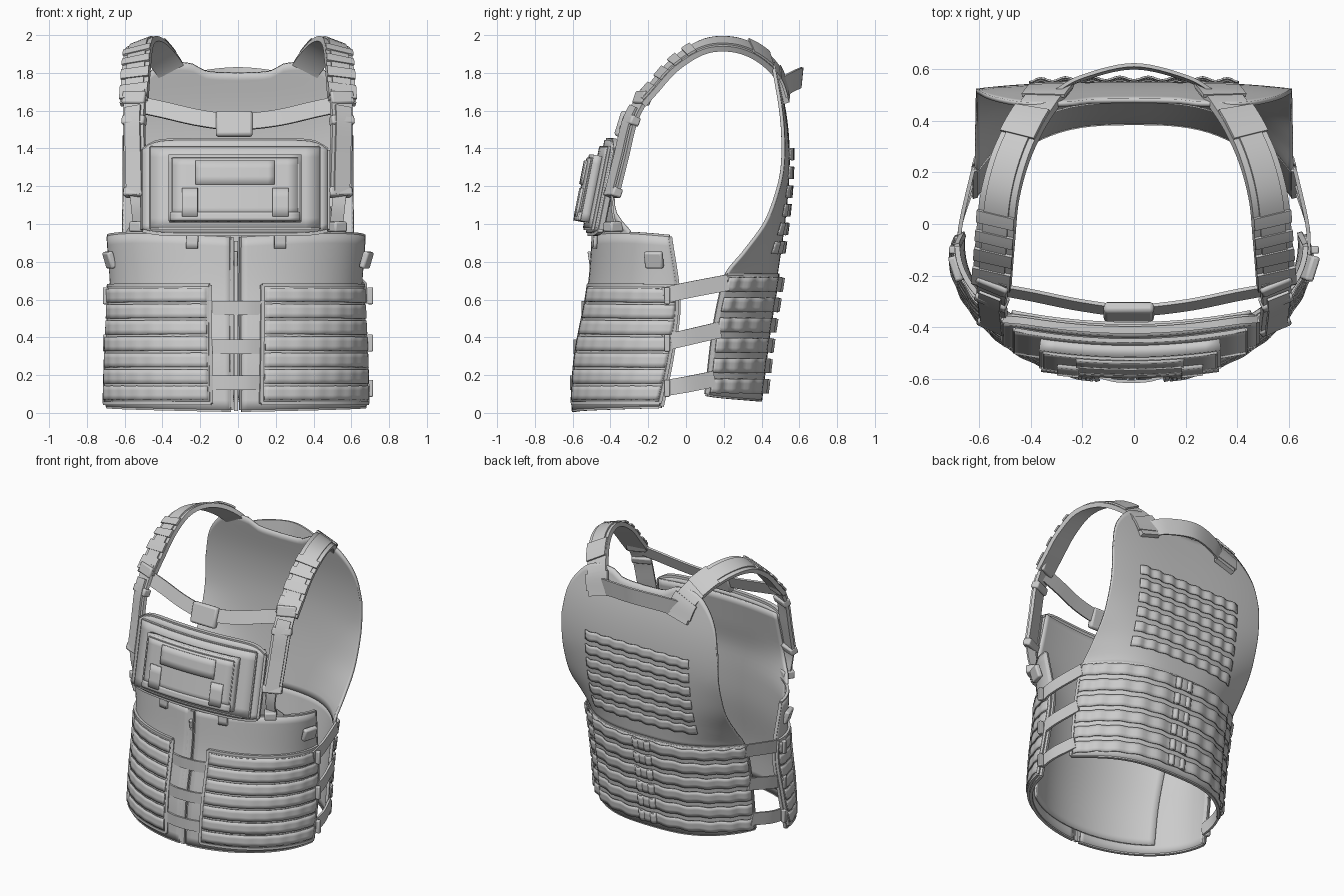
import bpy, bmesh, math
from mathutils import Vector as V

if "Cube" in bpy.data.objects:
    bpy.data.objects.remove(bpy.data.objects["Cube"])


def catmull(P, t):
    # smooth point on a path, t in 0..1
    n = len(P) - 1
    i = min(int(t * n), n - 1)
    f = t * n - i
    b, c = P[i], P[i + 1]
    a = P[i - 1] if i else b * 2 - c
    d = P[i + 2] if i + 2 <= n else c * 2 - b
    return 0.5 * (2 * b + (c - a) * f + (2 * a - 5 * b + 4 * c - d) * f * f + (3 * b - a - 3 * c + d) * f ** 3)


def table(T, x):
    # eased lookup in a small profile table
    x = max(T[0][0], min(T[-1][0], x))
    n = len(T)
    slope = lambda k: (T[min(k + 1, n - 1)][1] - T[max(k - 1, 0)][1]) / (T[min(k + 1, n - 1)][0] - T[max(k - 1, 0)][0])
    for i in range(n - 1):
        if x <= T[i + 1][0]:
            h = T[i + 1][0] - T[i][0]
            f = (x - T[i][0]) / h
            return ((2 * f**3 - 3 * f**2 + 1) * T[i][1] + (f**3 - 2 * f**2 + f) * h * slope(i)
                    + (3 * f**2 - 2 * f**3) * T[i + 1][1] + (f**3 - f**2) * h * slope(i + 1))


def lerp(a, b, t):
    return a + (b - a) * t


def add(name, bm):
    me = bpy.data.meshes.new(name)
    bm.to_mesh(me)
    bm.free()
    ob = bpy.data.objects.new(name, me)
    bpy.context.collection.objects.link(ob)
    return ob


def ribbon(name, pts, w, th, side=(1, 0, 0), t0=0, t1=1, off=0, n=20):
    # flat webbing swept along a path
    P = [V(p) for p in pts]
    side = V(side)
    bm = bmesh.new()
    rings = []
    for k in range(n + 1):
        t = lerp(t0, t1, k / n)
        tan = (catmull(P, min(t + .01, 1)) - catmull(P, max(t - .01, 0))).normalized()
        W = (side - tan * side.dot(tan)).normalized()
        N = tan.cross(W)
        c = catmull(P, t) + N * off
        rings.append([bm.verts.new(c + W * a * w / 2 + N * b * th / 2) for a, b in ((-1, -1), (1, -1), (1, 1), (-1, 1))])
    for r, q in zip(rings, rings[1:]):
        for i in range(4):
            bm.faces.new((r[i], r[(i + 1) % 4], q[(i + 1) % 4], q[i]))
    bm.faces.new(rings[0][::-1])
    bm.faces.new(rings[-1])
    bmesh.ops.recalc_face_normals(bm, faces=bm.faces)
    return add(name, bm)


def sheet(name, f, th, nu=24, nv=12, trim=0):
    # thick cloth panel from f(u, v), with optional edge binding
    bm = bmesh.new()
    g = [[bm.verts.new(f(i / nu, j / nv)) for j in range(nv + 1)] for i in range(nu + 1)]
    for i in range(nu):
        for j in range(nv):
            bm.faces.new((g[i][j], g[i + 1][j], g[i + 1][j + 1], g[i][j + 1]))
    ob = add(name, bm)
    m = ob.modifiers.new("thickness", 'SOLIDIFY')
    m.thickness, m.offset = th, 0
    if trim:
        for e in (0, 1):
            ribbon(name + "_binding", [f(k / 16, e) for k in range(17)], trim, trim, (0, 0, 1), n=32)
            ribbon(name + "_binding", [f(e, k / 12) for k in range(13)], trim, trim, (1, .3, 0), n=24)
    return ob


def off(S, u, z, d):
    # point on surface S pushed outward by d
    p = S(u, z)
    e = .004
    n = (S(u + e, z) - S(u - e, z)).cross(S(u, z + e) - S(u, z - e)).normalized()
    if n.dot(V((p.x, p.y, 0))) < 0:
        n = -n
    return p + n * d


def patch(name, S, u0, u1, z0, z1, d, th, loops=0, bump=0, nu=12, nv=3, trim=0):
    # rectangle of cloth on a surface; loops make soft webbing waves
    f = lambda u, v: off(S, lerp(u0, u1, u), lerp(z0, z1, v), d + bump * math.sin(math.pi * loops * u) ** 2)
    return sheet(name, f, th, max(nu, loops * 6), nv, trim)


def box(name, loc, size, rot=(0, 0, 0), bevel=.01):
    bm = bmesh.new()
    bmesh.ops.create_cube(bm, size=1)
    bmesh.ops.scale(bm, vec=size, verts=bm.verts)
    ob = add(name, bm)
    ob.location, ob.rotation_euler = loc, rot
    m = ob.modifiers.new("bevel", 'BEVEL')
    m.width, m.segments = bevel, 2
    return ob


# --- guide surfaces ---
def front(s):
    def S(u, z):
        t = lerp(.04, table(((0, 1.46), (.3, 1.58), (.6, 1.66), (.95, 1.55)), z), u)
        b = table(((0, .515), (.3, .495), (.65, .43), (.95, .405)), z)
        a = table(((0, .685), (.3, .67), (.6, .655), (.95, .675)), z)
        return V((-.01 + s * a * math.sin(t), -.08 - b * math.cos(t), z))
    return S


def back(u, z):
    q = math.sin(u * 1.35) / math.sin(1.35)
    y = table(((.07, .385), (.4, .425), (.72, .475), (1, .515), (1.2, .535), (1.4, .54), (1.6, .52), (1.85, .465)), z)
    d = table(((.07, .285), (.72, .27), (.85, .19), (1, .1), (1.15, .055), (1.3, .03), (1.85, .015)), z)
    return V((.61 * q, y - d * abs(q) ** 3, z))


def chest(x, z):
    return V((x - .015, -.41 - .2 * (1.44 - z) + .05 * (x / .48) ** 2, z))


# --- upper back panel with shoulder curve and neckline ---
def upper_back(u, v):
    u = u * 2 - 1
    x = abs(back(u, 1).x)
    top = table(((0, 1.80), (.17, 1.81), (.25, 1.85), (.4, 1.845), (.5, 1.77), (.58, 1.63), (.612, 1.45)), x)
    return back(u, lerp(.72, top, v))


sheet("upper_back_panel", upper_back, .018, 48, 28)
for r in range(6):
    z = .88 + r * .098
    patch("back_webbing", back, -.52, .52, z - .032, z + .032, .016, .007, 8, .014)

# --- lower back panel wrapping the waist ---
sheet("lower_back_panel", lambda u, v: off(back, u * 2 - 1, lerp(lerp(.07, .1, abs(u * 2 - 1) ** 2), .73, v), .008), .022, 40, 14, .02)
for r in range(6):
    z = .145 + r * .108
    patch("waist_webbing", back, -.97, .97, z - .038, z + .038, .026, .007, 11, .013)
    for u in (-.05, .05):
        patch("waist_webbing_loop", back, u - .03, u + .03, z - .036, z + .036, .034, .007, 1, .012)

# --- drag handle ---
ribbon("drag_handle", [(-.31, .505, 1.72), (-.2, .565, 1.755), (0, .61, 1.775), (.2, .565, 1.755), (.31, .505, 1.72)], .11, .014, (0, .1, 1), n=28)

# --- front panels, webbing, bridging straps ---
for s in (1, -1):
    S = front(s)
    sheet("front_panel", lambda u, v: S(u, lerp(.015 + .02 * u, .93 + .02 * math.sin(u * 3), v)), .022, 30, 18, .02)
    patch("front_webbing_base", S, .105, .985, .05, .675, .018, .012, nu=26, nv=10, trim=.018)
    for r in range(7):
        z = .105 + r * .086
        patch("front_webbing", S, .12, .97, z - .037, z + .037, .027, .007, 7, .004)
    patch("top_tab", S, .17, .23, .87, .955, .022, .02)
    box("side_tab", (s * .68, -.17, .81), (.035, .1, .09), (0, s * .3, s * -.3))
    # side adjustment straps
    for z0, z1, y1 in ((.62, .69, .22), (.37, .44, .18), (.13, .18, .15)):
        ribbon("side_strap", [(s * .675, -.12, z0), (s * .67, 0, lerp(z0, z1, .4)), (s * .62, y1, z1)], .085, .015, (0, 0, 1))
        box("side_strap_keeper", (s * .70, -.10, z0), (.03, .03, .09), (0, 0, 0), .006)

for z in (.555, .35, .16):
    y = front(1)(0, z).y
    ribbon("closure_strap", [(-.16, y + .005, z), (-.08, y - .018, z), (-.01, y - .022, z), (.06, y - .018, z), (.14, y + .005, z)], .075, .012, (0, 0, 1))
ribbon("zip", [(-.01, front(1)(0, z / 10).y - .003, z / 10 + .01) for z in range(0, 10)], .022, .018)
box("zip_pull", (-.012, -.505, .81), (.02, .02, .09), (.15, 0, 0), .005)


# --- chest flap with pouch, and the liner that runs down inside the front panels ---
def chest_outline(u, v):
    a = u * 2 - 1
    return chest(a * .485, lerp(.95 + .02 * abs(a) ** 8, 1.44 - .05 * abs(a) ** 10, v))


def liner(u, v):
    z = lerp(.08, 1.41, v)
    x = (u * 2 - 1) * table(((.08, .5), (.6, .52), (.95, .58), (1.08, .5), (1.42, .46)), z)
    k = max(0, min(1, (z - .85) / .35))
    b = table(((0, .515), (.3, .495), (.65, .43), (.95, .405)), z) - .02
    a = table(((0, .665), (.3, .65), (.6, .637), (.95, .657)), z)
    low = -.08 - b * math.sqrt(1 - (x / a) ** 2)
    return V((x - .01, lerp(low, chest(x, z).y + .03, k * k * (3 - 2 * k)), z))


sheet("chest_liner", liner, .014, 32, 30)
sheet("chest_flap", chest_outline, .045, 32, 16, .028)
patch("chest_flap_face", chest, -.44, .44, .97, 1.4, .033, .02, nv=8, trim=.014)
patch("pouch_body", chest, -.34, .34, 1.0, 1.35, .06, .055, nv=8)
patch("pouch_flap", chest, -.32, .32, 1.03, 1.33, .09, .014, nv=8, trim=.01)
patch("pouch_window", chest, -.2, .2, 1.19, 1.315, .1, .016)
patch("pouch_lower_lip", chest, -.33, .33, 1.0, 1.045, .092, .018)
for x in (-.23, .23):
    patch("pouch_strap", chest, x - .04, x + .04, 1.02, 1.17, .1, .022)

# --- shoulder straps ---
for s in (1, -1):
    mir = lambda L: [(s * x, y, z) for x, y, z in L]
    W = (1, 0, -.38 * s)
    pad = mir([(.31, .535, 1.66), (.35, .485, 1.80), (.42, .38, 1.90), (.48, .25, 1.95), (.52, .1, 1.94),
               (.535, -.05, 1.85), (.545, -.17, 1.72), (.55, -.24, 1.64)])
    ribbon("shoulder_pad", pad, .15, .03, W, n=40)
    ribbon("shoulder_webbing", pad, .10, .012, W, .25, .97, .018, 32)
    for a, b in ((.22, .34), (.62, .66), (.69, .73), (.76, .81), (.85, .97)):
        ribbon("shoulder_keeper", pad, .152, .012, W, a, b, .024, 5)
    ribbon("shoulder_anchor", pad, .18, .014, W, .03, .14, .012, 8)
    drop = mir([(.545, -.21, 1.70), (.55, -.29, 1.55), (.545, -.34, 1.35), (.54, -.39, 1.15)])
    D = (1, .5 * s, 0)
    ribbon("adjuster_strap", drop, .12, .022, D)
    ribbon("adjuster_tail", drop, .09, .012, D, .2, 1, .022)
    for t, h in ((.08, .07), (.34, .05), (.97, .05)):
        p = catmull([V(q) for q in drop], t)
        box("adjuster_buckle", p, (.13, .055, h), (-.35, 0, s * .4))
    # joint from strap to front panel
    box("lower_anchor", (s * .525, -.385, .985), (.08, .08, .055), (0, 0, s * .6))
    ribbon("lower_link", mir([(.54, -.39, 1.16), (.53, -.39, 1.08), (.52, -.37, .97)]), .07, .012)

# --- sternum strap and buckle ---
ribbon("sternum_strap", [(-.54, -.25, 1.635), (-.4, -.275, 1.605), (-.2, -.315, 1.56), (-.015, -.335, 1.54),
                         (.2, -.315, 1.56), (.4, -.275, 1.605), (.54, -.25, 1.635)], .09, .014, (0, .4, 1), n=32)
box("sternum_buckle", (-.02, -.34, 1.53), (.195, .045, .14), (-.3, 0, 0), .015)

# --- smooth cloth, crisp edges ---
bpy.ops.object.select_all(action='DESELECT')
for ob in bpy.context.scene.objects:
    ob.select_set(True)
    bpy.context.view_layer.objects.active = ob
bpy.ops.object.shade_smooth_by_angle()
